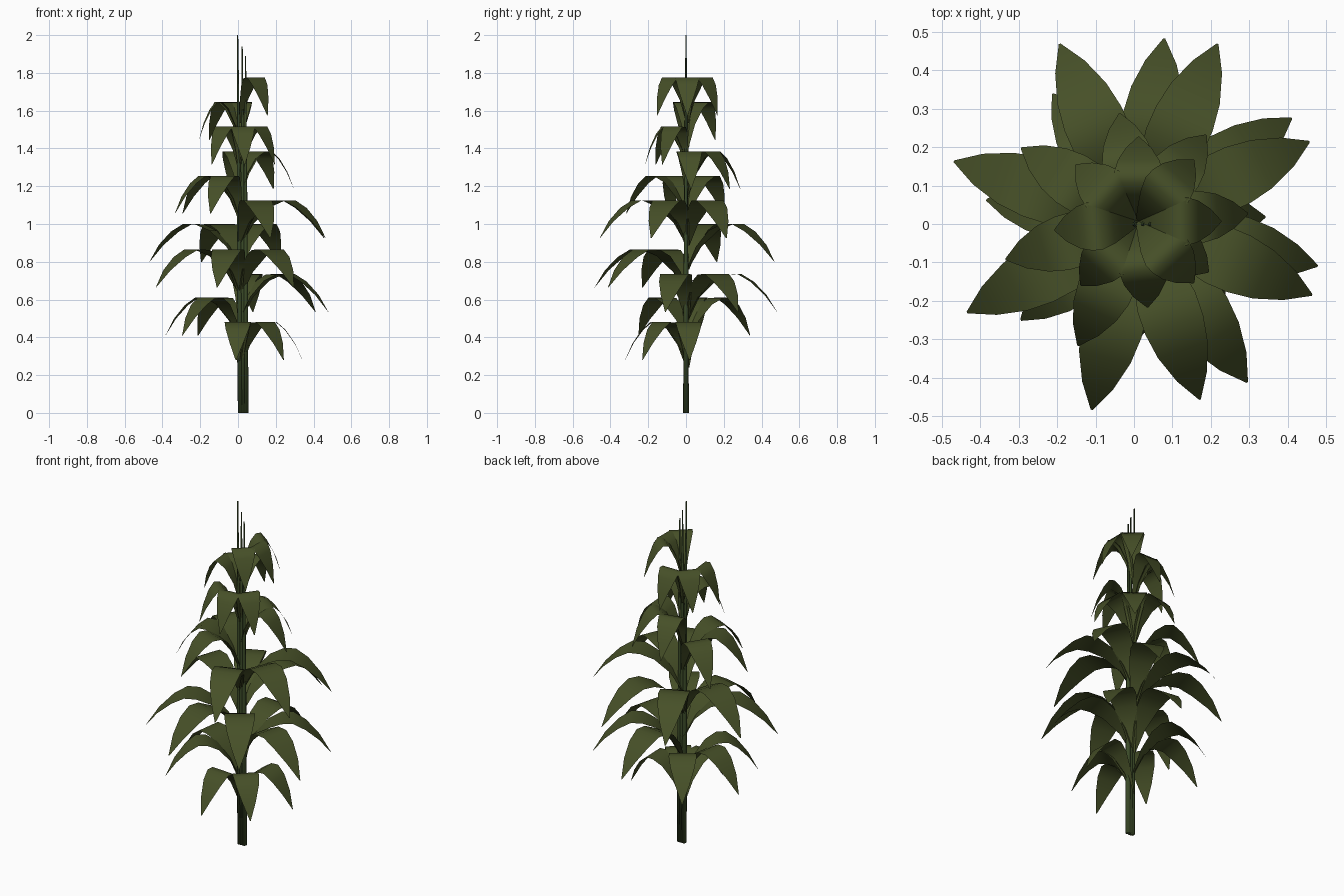
import bpy, bmesh, math
from mathutils import Vector

if "Cube" in bpy.data.objects:
    bpy.data.objects.remove(bpy.data.objects["Cube"])


def material(name, rgb):
    m = bpy.data.materials.new(name)
    m.diffuse_color = (*rgb, 1)
    m.use_nodes = True
    m.node_tree.nodes["Principled BSDF"].inputs["Base Color"].default_value = m.diffuse_color
    return m


LEAF = material("leaf green", (0.062, 0.080, 0.021))
STALK = material("stalk green", (0.045, 0.072, 0.022))


def finish(bm, name, mat):
    mesh = bpy.data.meshes.new(name)
    bm.to_mesh(mesh)
    bm.free()
    mesh.materials.append(mat)
    for p in mesh.polygons:
        p.use_smooth = True
    ob = bpy.data.objects.new(name, mesh)
    bpy.context.collection.objects.link(ob)
    return ob


# Stalks: three slender tapered stems side by side
def stalk(name, base_x, top_x, height, sides=8):
    bm = bmesh.new()
    rings = []
    for t, r in ((0, 0.015), (0.35, 0.013), (0.75, 0.007), (1, 0.003)):
        x = base_x + (top_x - base_x) * t
        rings.append([bm.verts.new((x + r * math.cos(2 * math.pi * i / sides),
                                    r * math.sin(2 * math.pi * i / sides), height * t))
                      for i in range(sides)])
    for a, b in zip(rings, rings[1:]):
        for i in range(sides):
            j = (i + 1) % sides
            bm.faces.new((a[i], a[j], b[j], b[i]))
    bm.faces.new(rings[0][::-1])
    bm.faces.new(rings[-1])
    finish(bm, name, STALK)


stalk("stalk_tall", 0.014, -0.002, 2.0)
stalk("stalk_middle", 0.027, 0.022, 1.94)
stalk("stalk_short", 0.040, 0.040, 1.89)

# Leaf outline: reach fraction, height below the crest, width fraction
PROFILE = [(0.0, -0.24, 0.15), (0.13, -0.12, 0.45), (0.30, -0.035, 0.80),
           (0.45, -0.002, 1.0), (0.58, 0.0, 1.0), (0.72, -0.04, 0.86),
           (0.87, -0.11, 0.52), (1.0, -0.20, 0.03)]


def add_leaf(bm, crest, reach, angle):
    out = Vector((math.cos(angle), math.sin(angle), 0))
    side = Vector((-out.y, out.x, 0))
    half = (0.10 + 0.12 * reach) / 2
    rows = []
    for f, dz, w in PROFILE:
        c = Vector((0.012, 0.007, crest + dz)) + out * reach * f
        rows.append((bm.verts.new(c - side * half * w), bm.verts.new(c + side * half * w)))
    for a, b in zip(rows, rows[1:]):
        bm.faces.new((a[0], b[0], b[1], a[1]))


# Leaf tiers: crest height, reach, centre direction; three leaves fan out in each
TIERS = [(0.48, 0.33, -46), (0.61, 0.40, 172), (0.735, 0.48, 34), (0.865, 0.505, 256),
         (1.00, 0.505, 114), (1.125, 0.49, -23), (1.255, 0.36, 196), (1.385, 0.285, 52),
         (1.515, 0.225, -84), (1.645, 0.22, 138), (1.775, 0.215, 0)]
for n, (crest, reach, centre) in enumerate(TIERS, 1):
    bm = bmesh.new()
    for spread in (-48, 0, 48):
        add_leaf(bm, crest, reach, math.radians(centre + spread))
    finish(bm, f"leaf_tier_{n}", LEAF)
